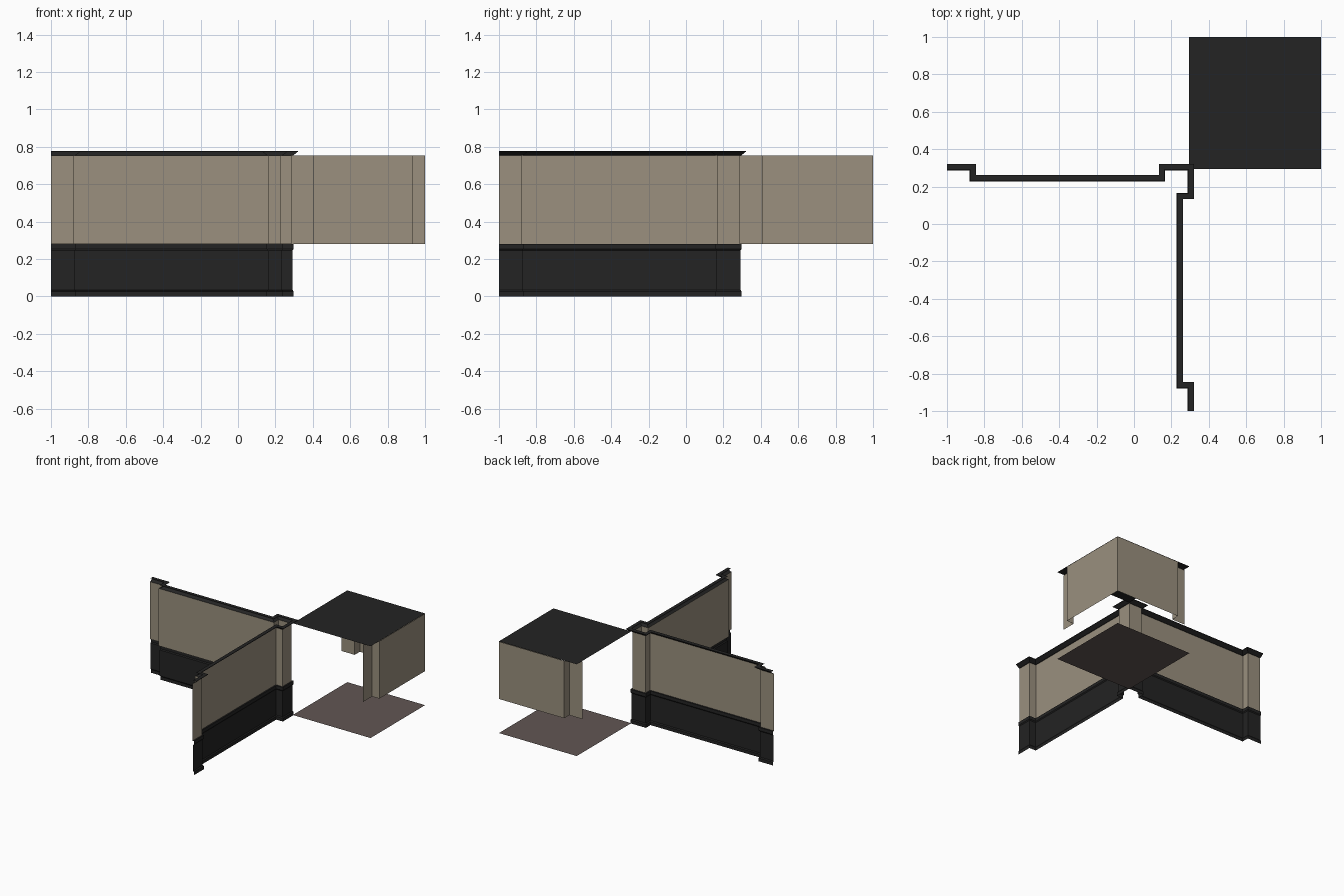
import bpy

if "Cube" in bpy.data.objects:
    bpy.data.objects.remove(bpy.data.objects["Cube"])


def material(name, rgb):
    m = bpy.data.materials.new(name)
    m.diffuse_color = (*rgb, 1)
    m.use_nodes = True
    m.node_tree.nodes["Principled BSDF"].inputs["Base Color"].default_value = m.diffuse_color
    return m


BEIGE = material("beige plaster", (0.325, 0.280, 0.210))
BLACK = material("charcoal trim", (0.017, 0.017, 0.017))
BROWN = material("dull brown floor", (0.120, 0.092, 0.087))


def make(name, verts, faces, mat):
    me = bpy.data.meshes.new(name)
    me.from_pydata(verts, [], faces)
    me.materials.append(mat)
    ob = bpy.data.objects.new(name, me)
    bpy.context.collection.objects.link(ob)
    return ob


def sweep(name, path, profile, mat):
    """Sweep (offset, z) profile along a right-angled path, mitred, offset to its left."""
    normals = []
    for (x0, y0), (x1, y1) in zip(path, path[1:]):
        length = abs(x1 - x0) + abs(y1 - y0)
        normals.append(((y0 - y1) / length, (x1 - x0) / length))
    verts = []
    for i, (x, y) in enumerate(path):
        near = normals[max(i - 1, 0):i + 1]      # one normal at ends, two at corners
        nx, ny = sum(n[0] for n in near), sum(n[1] for n in near)
        verts += [(x + d * nx, y + d * ny, z) for d, z in profile]
    k = len(profile)
    faces = [(i * k + j, i * k + j + 1, (i + 1) * k + j + 1, (i + 1) * k + j)
             for i in range(len(path) - 1) for j in range(k - 1)]
    return make(name, verts, faces, mat)


def mirrored(half):
    """Complete a path by mirroring it over the x = y diagonal."""
    return half + [(y, x) for x, y in reversed(half[:-1])]


FACE, PANEL = 0.287, 0.227        # pilaster face and recessed panel
BASE_Z, TOP_Z = 0.28, 0.752

# Outer corner: two wall runs with pilasters at the ends and corner
outer = mirrored([(-1, FACE), (-0.88, FACE), (-0.88, PANEL),
                  (0.167, PANEL), (0.167, FACE), (FACE, FACE)])
sweep("outer_wall", outer, [(0, BASE_Z), (0, TOP_Z)], BEIGE)
sweep("outer_base", outer,
      [(0.011, 0), (0.011, 0.026), (0.005, 0.034), (0.005, 0.246),
       (0.011, 0.254), (0.011, BASE_Z), (0, BASE_Z)], BLACK)
sweep("outer_cornice", outer,
      [(0, TOP_Z), (0.008, 0.754), (0.034, 0.774), (0.034, 0.778), (0.004, 0.778)], BLACK)

# Inner corner: hanging wall facing into the corner
inner = mirrored([(0.934, FACE), (0.934, 0.407), (1, 0.407), (1, 1)])
sweep("inner_wall", inner, [(0, BASE_Z), (0, TOP_Z)], BEIGE)

# Square ceiling and floor sheets
for name, z, mat in (("ceiling", TOP_Z + 0.002, BLACK), ("floor", 0, BROWN)):
    a = 0.293
    make(name, [(a, a, z), (1, a, z), (1, 1, z), (a, 1, z)], [(0, 1, 2, 3)], mat)
